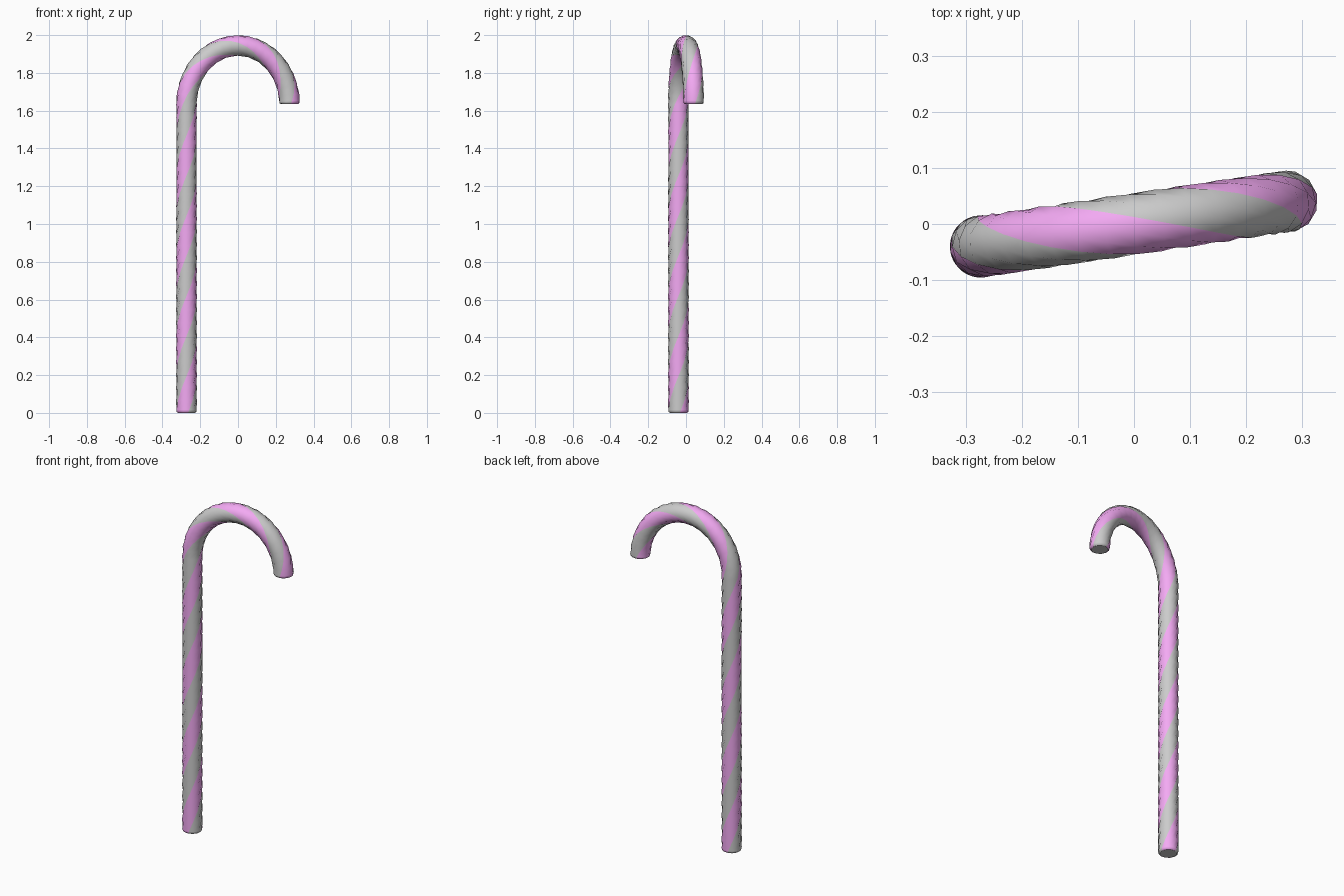
import bpy, math
from mathutils import Vector

if "Cube" in bpy.data.objects:
    bpy.data.objects.remove(bpy.data.objects["Cube"])

R = 0.0555            # stick radius
SIDES = 12            # three facets per stripe, four stripes
HALF_W = 0.2755       # half width of the hook
Z_ARC = 1.635         # height where the hook begins and ends
RISE = 2.0 - R - Z_ARC
PITCH = 0.85          # height of one full twist
YAW = math.atan2(0.04, 0.272)
ALONG = Vector((math.cos(YAW), math.sin(YAW), 0))
SIDE = Vector((math.sin(YAW), -math.cos(YAW), 0))
UP = Vector((0, 0, 1))

# Centre line: straight shaft then hook, as (centre, tangent)
path = []
SHAFT, HOOK = 24, 20
for z in [0, 0.004, 0.016] + [Z_ARC * i / SHAFT for i in range(1, SHAFT)]:
    path.append((-ALONG * HALF_W + UP * z, UP.copy()))
hook_angles = [math.pi * i / HOOK for i in range(HOOK)]
hook_angles += [math.pi - 0.016 / RISE, math.pi - 0.004 / RISE, math.pi]
for a in hook_angles:
    c = -ALONG * HALF_W * math.cos(a) + UP * (Z_ARC + RISE * math.sin(a))
    t = ALONG * HALF_W * math.sin(a) + UP * RISE * math.cos(a)
    path.append((c, t.normalized()))

# Rounded rims: radius and normal tilt of the first and last rings
n = len(path)
rim = {0: (0.045, -1.0), 1: (0.0525, -0.6), n - 1: (0.045, 1.0), n - 2: (0.0525, 0.6)}

rings, normals = [], []
s = 0.0
for i, (c, t) in enumerate(path):
    if i:
        s += (c - path[i - 1][0]).length
    out = -ALONG * t.z + UP * t.dot(ALONG)
    r, tilt = rim.get(i, (R, 0.0))
    ring, norm = [], []
    for j in range(SIDES):
        a = math.tau * (s - 2.02) / PITCH - math.pi / 4 + math.tau * j / SIDES
        d = out * math.cos(a) + SIDE * math.sin(a)
        ring.append(c + d * r)
        norm.append(d * math.cos(tilt) + t * math.sin(tilt))
    rings.append(ring)
    normals.append(norm)


def add_object(name, verts, faces, mat=None):
    me = bpy.data.meshes.new(name)
    me.from_pydata(verts, [], faces)
    me.update()
    if mat:
        me.materials.append(mat)
    ob = bpy.data.objects.new(name, me)
    bpy.context.collection.objects.link(ob)
    return ob


def stripe(name, first, mat=None):
    """One twisted band of three facets running the whole length."""
    cols = [(first + k) % SIDES for k in range(4)]
    verts = [ring[j] for ring in rings for j in cols]
    norms = [ring[j] for ring in normals for j in cols]
    faces = [(4 * i + k, 4 * i + k + 1, 4 * i + k + 5, 4 * i + k + 4)
             for i in range(n - 1) for k in range(3)]
    ob = add_object(name, verts, faces, mat)
    ob.data.polygons.foreach_set("use_smooth", [True] * len(faces))
    # Radial normals keep the shading continuous between stripes
    ob.data.normals_split_custom_set_from_vertices(norms)


pink = bpy.data.materials.new("pink")
pink.diffuse_color = (0.9, 0.4, 0.9, 1)
pink.use_nodes = True
pink.node_tree.nodes["Principled BSDF"].inputs["Base Color"].default_value = pink.diffuse_color

# Stripes
stripe("pink_stripe_a", 0, pink)
stripe("grey_stripe_a", 3)
stripe("pink_stripe_b", 6, pink)
stripe("grey_stripe_b", 9)

# Flat ends
add_object("bottom_cap", rings[0], [tuple(reversed(range(SIDES)))])
add_object("tip_cap", rings[-1], [tuple(range(SIDES))])
